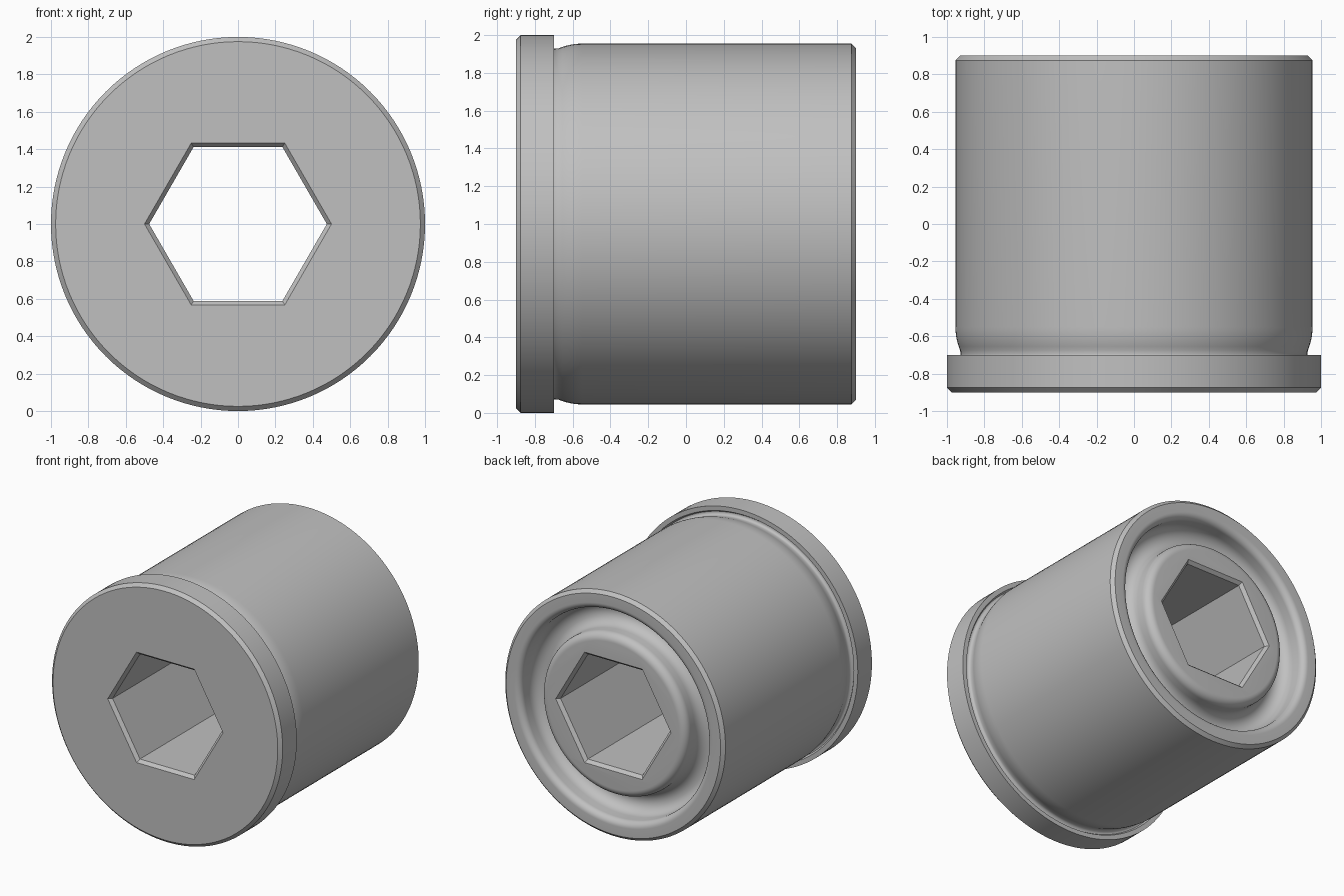
import bpy, bmesh
from math import sin, cos, pi, radians

cube = bpy.data.objects.get("Cube")
if cube:
    bpy.data.objects.remove(cube, do_unlink=True)

CENTRE_Z = 1.0


def arc(r, y, radius, start, end, steps=8):
    """Points (radius from axis, y) along a circular arc, angles in degrees."""
    angles = [radians(start + (end - start) * i / steps) for i in range(steps + 1)]
    return [(r + radius * cos(a), y + radius * sin(a)) for a in angles]


def lathe(name, profile, sides):
    """Closed solid turned around the y axis, capped at both ends."""
    bm = bmesh.new()
    rings = []
    for r, y in profile:
        rings.append([bm.verts.new((r * cos(2 * pi * i / sides), y,
                                    CENTRE_Z + r * sin(2 * pi * i / sides)))
                      for i in range(sides)])
    for a, b in zip(rings, rings[1:]):
        for i in range(sides):
            j = (i + 1) % sides
            bm.faces.new((a[i], a[j], b[j], b[i]))
    bm.faces.new(rings[0])
    bm.faces.new(rings[-1])
    bmesh.ops.recalc_face_normals(bm, faces=bm.faces)
    mesh = bpy.data.meshes.new(name)
    bm.to_mesh(mesh)
    bm.free()
    obj = bpy.data.objects.new(name, mesh)
    bpy.context.collection.objects.link(obj)
    return obj


# Grey metal
metal = bpy.data.materials.new("grey_metal")
metal.use_nodes = True
grey = (0.53, 0.53, 0.53, 1)
metal.diffuse_color = grey
metal.node_tree.nodes["Principled BSDF"].inputs["Base Color"].default_value = grey

# Flange with a chamfered front rim
profile = [(0.975, -0.9), (1.0, -0.875), (1.0, -0.7)]
# Relief undercut where the barrel meets the flange
profile += [(0.965, -0.7)]
profile += arc(0.95, -0.695, 0.022, -80, -180, 6)
profile += arc(0.635, -0.55, 0.32, -23, 0, 6)
# Barrel with a chamfered back rim
profile += [(0.955, 0.875), (0.93, 0.9)]
# Rounded ring groove in the back face
profile += arc(0.86, 0.85, 0.05, 90, 180)
profile += arc(0.72, 0.79, 0.09, 0, -180, 14)
profile += arc(0.57, 0.84, 0.06, 0, 90)
body = lathe("flanged_bushing", profile, 128)
body.data.materials.append(metal)

# Hexagonal through hole, chamfered at both mouths
hex_profile = [(0.525, -0.925), (0.475, -0.875), (0.475, 0.875), (0.525, 0.925)]
cutter = lathe("hex_cutter", hex_profile, 6)
cutter.hide_render = True
cutter.data.materials.append(metal)

hole = body.modifiers.new("hex_hole", "BOOLEAN")
hole.operation = "DIFFERENCE"
hole.solver = "EXACT"
hole.object = cutter
bpy.ops.object.select_all(action="DESELECT")
body.select_set(True)
bpy.context.view_layer.objects.active = body
bpy.ops.object.modifier_apply(modifier=hole.name)
bpy.data.objects.remove(cutter, do_unlink=True)

# Smooth turned surfaces, crisp chamfers
bpy.ops.object.shade_smooth_by_angle(angle=radians(30))
